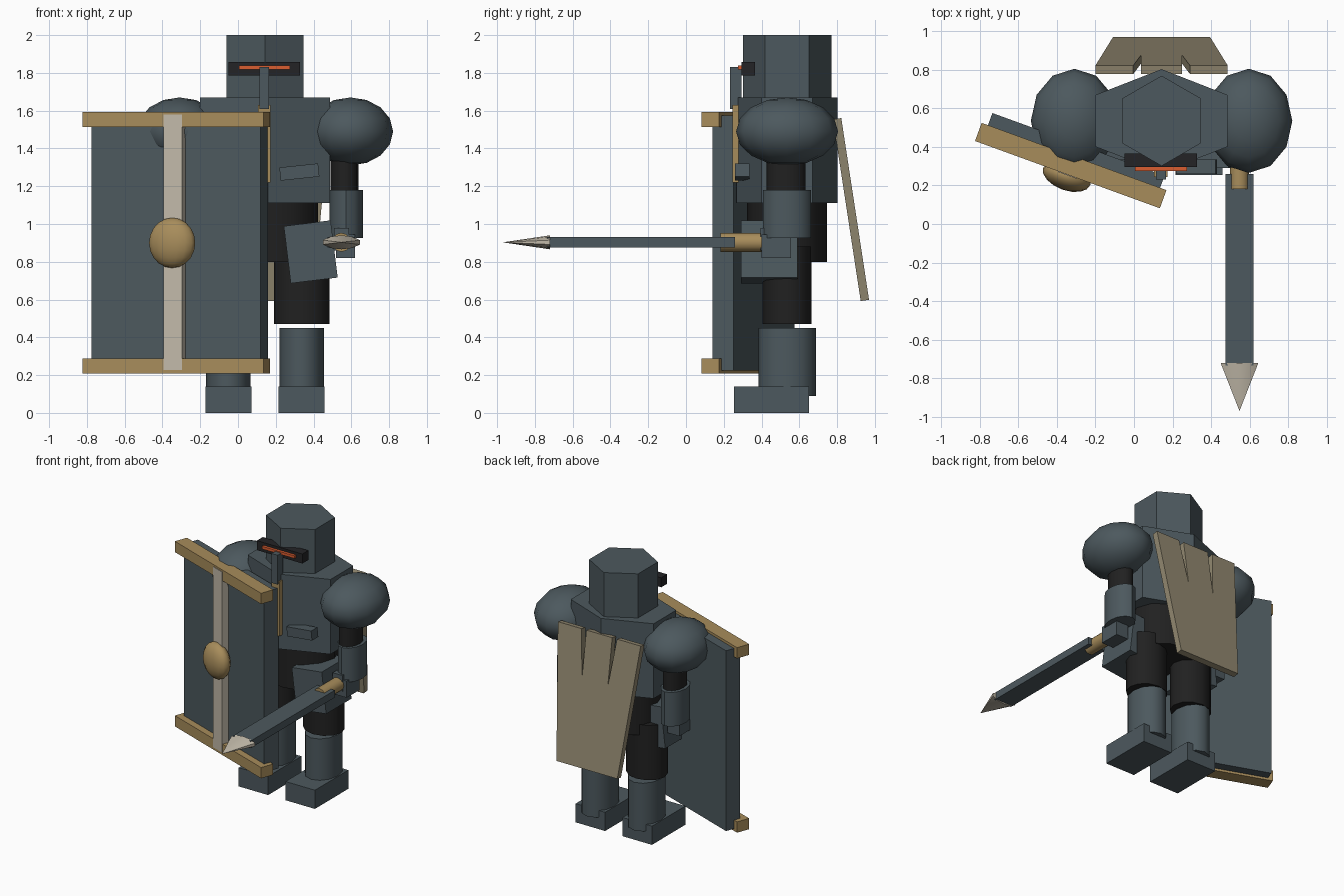
import bpy, bmesh, math
from mathutils import Matrix, Vector

if "Cube" in bpy.data.objects:
    bpy.data.objects.remove(bpy.data.objects["Cube"])

CX, CY = 0.143, 0.535          # body axis


def material(name, rgb):
    m = bpy.data.materials.new(name)
    m.diffuse_color = (*rgb, 1)
    m.use_nodes = True
    m.node_tree.nodes["Principled BSDF"].inputs["Base Color"].default_value = m.diffuse_color
    return m


STEEL = material("slate_steel", (0.073, 0.099, 0.112))
BLACK = material("black_cloth", (0.015, 0.015, 0.015))
VISOR = material("visor_black", (0.017, 0.017, 0.019))
GOLD = material("old_gold", (0.39, 0.265, 0.105))
CREAM = material("cream", (0.54, 0.49, 0.40))
CAPE = material("cape_tan", (0.29, 0.25, 0.165))
GLOW = material("glowing_orange", (0.70, 0.11, 0.03))


def finish(name, mat, matrix, smooth=False):
    ob = bpy.context.object
    ob.name = name
    ob.data.transform(matrix)
    ob.data.materials.append(mat)
    if smooth:
        bpy.ops.object.shade_smooth_by_angle(angle=math.radians(42))
    return ob


def scaled(loc, size, rot_y=0.0):
    return (Matrix.Translation(loc) @ Matrix.Rotation(rot_y, 4, 'Y')
            @ Matrix.Diagonal((*size, 1)))


def box(name, mat, lo, hi, rot_y=0.0, frame=Matrix()):
    lo, hi = Vector(lo), Vector(hi)
    bpy.ops.mesh.primitive_cube_add(size=1)
    return finish(name, mat, frame @ scaled((lo + hi) / 2, hi - lo, rot_y))


def prism(name, mat, x, y, rx, ry, z0, z1, sides=12):
    bpy.ops.mesh.primitive_cylinder_add(vertices=sides, radius=1, depth=1)
    return finish(name, mat, scaled((x, y, (z0 + z1) / 2), (rx, ry, z1 - z0)), sides > 8)


def ball(name, mat, loc, radii, seg, rings, frame=Matrix()):
    bpy.ops.mesh.primitive_uv_sphere_add(segments=seg, ring_count=rings, radius=1)
    return finish(name, mat, frame @ scaled(loc, radii), True)


# Helmet with visor slit and nose guard
prism("helmet", STEEL, CX, CY, 0.234, 0.234, 1.66, 2.0, 6)
box("visor", VISOR, (-0.05, 0.295, 1.787), (0.327, 0.365, 1.858))
box("visor_glow", GLOW, (0.005, 0.275, 1.818), (0.275, 0.30, 1.838))
box("nose_guard", STEEL, (0.115, 0.232, 1.61), (0.165, 0.295, 1.83))

# Torso, chest trim and pelvis
prism("torso", STEEL, CX, CY, 0.396, 0.268, 1.11, 1.67, 6)
box("chest_trim", GOLD, (0.105, 0.245, 1.22), (0.173, 0.285, 1.63))
prism("pelvis", BLACK, CX, CY, 0.28, 0.212, 0.80, 1.12)

# Limbs and plates on both sides
for s, side in ((1, "right"), (-1, "left")):
    def at(off):
        return CX + s * off

    def side_box(name, mat, off, half, y, z, rot=0.0):
        box(f"{side}_{name}", mat, (at(off) - half, y[0], z[0]),
            (at(off) + half, y[1], z[1]), s * rot)

    ball(f"{side}_shoulder", STEEL, (at(0.452), CY, 1.49), (0.226, 0.27, 0.18), 12, 8)
    prism(f"{side}_upper_arm", BLACK, at(0.422), 0.53, 0.074, 0.103, 1.15, 1.45)
    prism(f"{side}_forearm", STEEL, at(0.43), CY, 0.088, 0.127, 0.925, 1.18)
    side_box("hand", STEEL, 0.427, 0.05, (0.40, 0.555), (0.82, 0.945))
    side_box("thumb", STEEL, 0.405, 0.04, (0.395, 0.445), (0.86, 0.98))
    side_box("chest_plate", STEEL, 0.182, 0.103, (0.26, 0.335), (1.24, 1.31), math.radians(-6))
    side_box("hip_plate", STEEL, 0.242, 0.125, (0.29, 0.59), (0.70, 1.005), math.radians(-7))
    prism(f"{side}_thigh", BLACK, at(0.194), CY, 0.147, 0.13, 0.47, 0.88)
    prism(f"{side}_shin", STEEL, at(0.194), CY, 0.118, 0.152, 0.09, 0.45)
    side_box("foot", STEEL, 0.194, 0.122, (0.255, 0.65), (0.0, 0.14))

# Tower shield, turned about the vertical
sh = Matrix.Translation((-0.328, 0.303, 0)) @ Matrix.Rotation(math.radians(-20), 4, 'Z')
box("shield_panel", STEEL, (-0.475, 0.0, 0.225), (0.475, 0.117, 1.575), frame=sh)
for name, z in (("shield_bottom_rail", 0.208), ("shield_top_rail", 1.513)):
    box(name, GOLD, (-0.51, -0.05, z), (0.51, 0.05, z + 0.081), frame=sh)
box("shield_stripe", CREAM, (-0.052, -0.054, 0.228), (0.052, 0.01, 1.58), frame=sh)
ball("shield_boss", GOLD, (0, -0.06, 0.90), (0.13, 0.072, 0.133), 16, 10, sh)

# Short spear held forward
wx, wz = 0.547, 0.903
box("spear_blade", STEEL, (wx - 0.073, -0.735, wz - 0.027), (wx + 0.073, 0.26, wz + 0.027))
forward = Matrix.Rotation(math.radians(90), 4, 'X')
bpy.ops.mesh.primitive_cylinder_add(vertices=12, radius=0.05, depth=0.225)
finish("spear_grip", GOLD, Matrix.Translation((wx, 0.295, wz)) @ forward, True)
bpy.ops.mesh.primitive_cone_add(vertices=10, radius1=1, radius2=0, depth=0.25)
finish("spear_tip", CREAM, Matrix.Translation((wx, -0.845, wz))
       @ Matrix.Diagonal((0.103, 1, 0.037, 1)) @ forward, True)

# Tapered cape with two slits in its upper edge
half = [(0.252, 0.0), (0.343, 1.0), (0.147, 1.0), (0.107, 0.64), (0.107, 1.0)]
outline = half + [(-u, t) for u, t in reversed(half)]
bm = bmesh.new()
front = [bm.verts.new((CX + u, 0.925 - 0.147 * t, 0.592 + 0.962 * t)) for u, t in outline]
face = bm.faces.new(front)
ext = bmesh.ops.extrude_face_region(bm, geom=[face])
moved = [v for v in ext["geom"] if isinstance(v, bmesh.types.BMVert)]
bmesh.ops.translate(bm, verts=moved, vec=(0, 0.044, 0.007))
bmesh.ops.recalc_face_normals(bm, faces=bm.faces)
mesh = bpy.data.meshes.new("cape")
bm.to_mesh(mesh)
bm.free()
mesh.materials.append(CAPE)
bpy.context.collection.objects.link(bpy.data.objects.new("cape", mesh))
